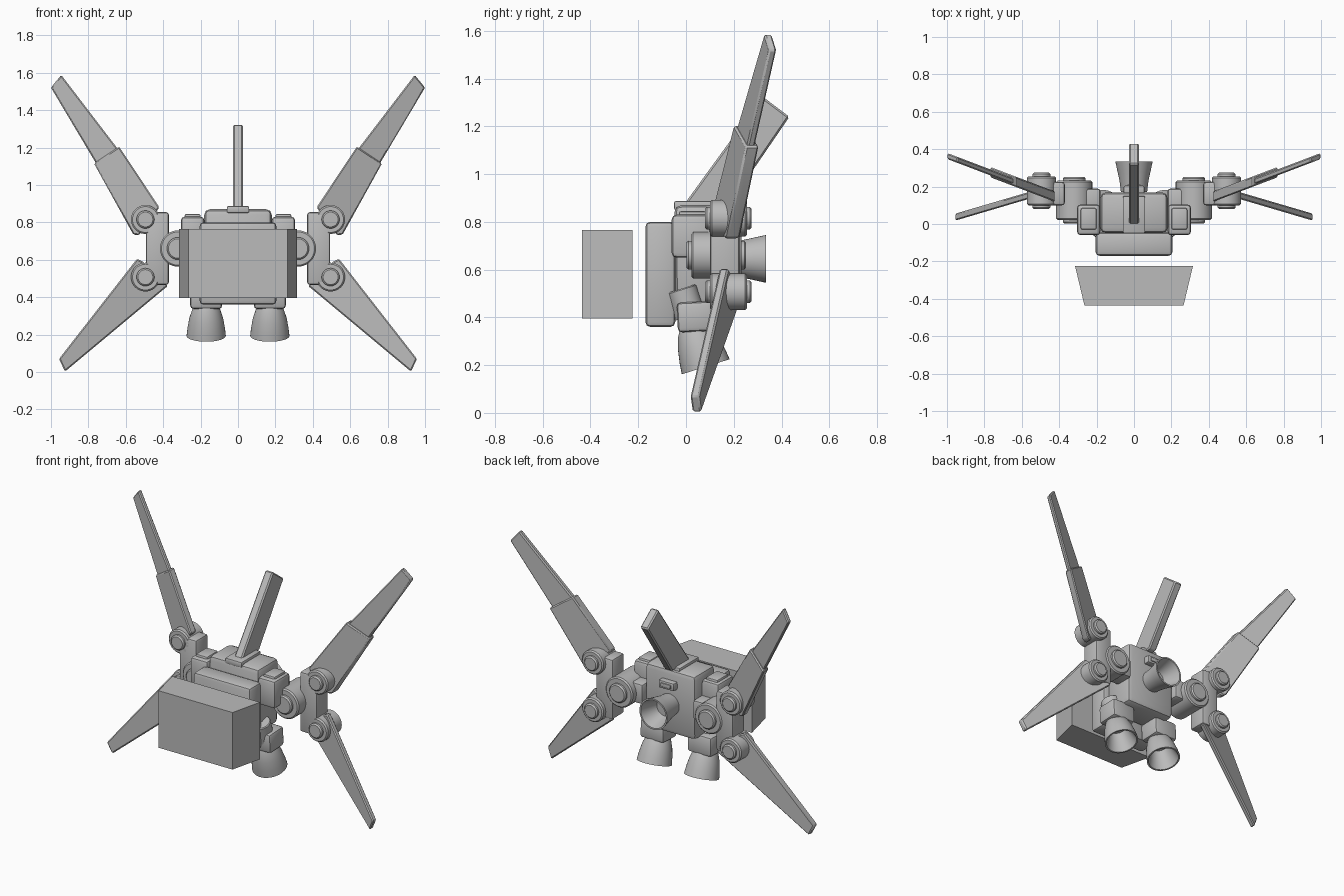
import bpy, bmesh, math
from mathutils import Vector, Matrix

cube = bpy.data.objects.get("Cube")
if cube:
    bpy.data.objects.remove(cube, do_unlink=True)

grey = bpy.data.materials.new("plain_grey")
grey.use_nodes = True
COLOUR = (0.5, 0.5, 0.5, 1)
grey.diffuse_color = COLOUR
grey.node_tree.nodes["Principled BSDF"].inputs["Base Color"].default_value = COLOUR


def finish(name, bm, bevel=0.0, segments=2, angle=30):
    """Bevel, shade and link a finished part."""
    bmesh.ops.remove_doubles(bm, verts=bm.verts[:], dist=0.0001)
    bmesh.ops.recalc_face_normals(bm, faces=bm.faces[:])
    if bevel:
        sharp = [e for e in bm.edges if e.calc_face_angle(0) > math.radians(35)]
        bmesh.ops.bevel(bm, geom=sharp, offset=bevel, segments=segments,
                        profile=0.5, affect='EDGES', clamp_overlap=True)
    for f in bm.faces:
        f.smooth = True
    for e in bm.edges:
        e.smooth = e.calc_face_angle(0) < math.radians(angle)
    mesh = bpy.data.meshes.new(name)
    bm.to_mesh(mesh)
    bm.free()
    mesh.materials.append(grey)
    obj = bpy.data.objects.new(name, mesh)
    bpy.context.collection.objects.link(obj)
    return obj


def block(name, x, y, z, bevel=0.015, top=(1, 1), bottom=(1, 1), tilt=0):
    """Box from ranges, with scaled top and bottom faces."""
    lo, hi = Vector((x[0], y[0], z[0])), Vector((x[1], y[1], z[1]))
    size, mid = hi - lo, (lo + hi) / 2
    bm = bmesh.new()
    bmesh.ops.create_cube(bm, size=1)
    for v in bm.verts:
        sx, sy = top if v.co.z > 0 else bottom
        v.co = Vector((v.co.x * size.x * sx, v.co.y * size.y * sy, v.co.z * size.z))
    bmesh.ops.transform(bm, matrix=Matrix.Translation(mid) @ Matrix.Rotation(tilt, 4, 'X'),
                        verts=bm.verts[:])
    return finish(name, bm, bevel)


def prism(name, points, push, bevel=0.0):
    """Flat outline pushed along a vector."""
    bm = bmesh.new()
    face = bm.faces.new([bm.verts.new(p) for p in points])
    out = bmesh.ops.extrude_face_region(bm, geom=[face], use_keep_orig=True)
    moved = [g for g in out["geom"] if isinstance(g, bmesh.types.BMVert)]
    bmesh.ops.translate(bm, vec=push, verts=moved)
    return finish(name, bm, bevel, 1)


def lathe(name, profile, start, direction, steps=40):
    """Turn (radius, height) points about an axis."""
    bm = bmesh.new()
    verts = [bm.verts.new((r, 0, h)) for r, h in profile]
    edges = [bm.edges.new(pair) for pair in zip(verts, verts[1:])]
    bmesh.ops.spin(bm, geom=verts + edges, cent=(0, 0, 0), axis=(0, 0, 1),
                   angle=math.tau, steps=steps, use_duplicate=False)
    turn = Vector(direction).to_track_quat('Z', 'Y').to_matrix().to_4x4()
    bmesh.ops.transform(bm, matrix=Matrix.Translation(start) @ turn, verts=bm.verts[:])
    return finish(name, bm)


def hinge(name, x, z, r, y0, y1, cap=0.02):
    """Drum along y with a smaller raised cap at each end."""
    n, c, length = r * 0.62, 0.008, y1 - y0
    half = [(0, 0), (n - c, 0), (n, c), (n, cap), (r - c, cap), (r, cap + c)]
    profile = half + [(a, length - h) for a, h in reversed(half)]
    lathe(name, profile, (x, y0, z), (0, 1, 0))


def wing(name, side, outline, base_y, slope, thickness, bevel=0.007):
    """Plate drawn in x and z, swept in y by its x position."""
    points = [(side * x, base_y + slope * x, z) for x, z in outline]
    prism(name, points, (0, thickness, 0), bevel)


# Detached front box, narrower at its front
prism("front_box", [(-0.315, -0.225, 0.395), (0.315, -0.225, 0.395),
                    (0.265, -0.435, 0.395), (-0.265, -0.435, 0.395)], (0, 0, 0.37))

# Body
block("body", (-0.21, 0.21), (-0.07, 0.19), (0.45, 0.87), 0.03, (0.86, 0.84), (0.86, 0.8))
block("chest", (-0.205, 0.205), (-0.17, -0.045), (0.36, 0.8), 0.02)
block("fin_mount", (-0.06, 0.06), (-0.05, 0.15), (0.85, 0.887), 0.008)
block("back_hatch", (-0.055, 0.055), (0.15, 0.205), (0.755, 0.805), 0.007)
block("back_hatch_plate", (-0.035, 0.035), (0.2, 0.212), (0.768, 0.792), 0.002)

# Tail fin leaning backward
prism("tail_fin", [(-0.028, -0.01, 0.87), (-0.028, 0.18, 0.87),
                   (-0.028, 0.433, 1.24), (-0.028, 0.32, 1.325)], (0.056, 0, 0), 0.008)

# Rear thruster
lathe("rear_thruster", [(0, 0), (0.07, 0), (0.077, 0.06), (0.088, 0.11), (0.1, 0.165),
                        (0.09, 0.165), (0.055, 0.05), (0, 0.05)], (0, 0.17, 0.645), (0, 1, 0))

for side, label in ((1, "left"), (-1, "right")):
    def span(a, b):
        return tuple(sorted((side * a, side * b)))

    # Shoulder and arm bracket
    block(label + "_shoulder_block", span(0.18, 0.305), (-0.06, 0.105), (0.65, 0.83), 0.02)
    block(label + "_shoulder_cap", span(0.2, 0.285), (-0.03, 0.085), (0.81, 0.845), 0.01)
    block(label + "_shoulder_arm", span(0.18, 0.3), (0.06, 0.19), (0.6, 0.73), 0.015)
    hinge(label + "_shoulder_hinge", side * 0.32, 0.66, 0.097, 0.002, 0.252)
    block(label + "_bracket", span(0.37, 0.493), (0.1, 0.225), (0.465, 0.855), 0.015)

    # Wing hinges
    for level, z in (("upper", 0.815), ("lower", 0.507)):
        hinge(f"{label}_{level}_wing_hinge", side * 0.495, z, 0.077, 0.08, 0.275)

    # Upper wing: thick base and thinner blade
    wing(label + "_upper_wing_base", side,
         [(0.42, 0.88), (0.636, 1.205), (0.77, 1.115), (0.56, 0.735), (0.53, 0.73)],
         -0.042, 0.38, 0.055)
    wing(label + "_upper_wing_blade", side,
         [(0.61, 1.15), (0.945, 1.588), (1.0, 1.52), (0.75, 1.1)], -0.032, 0.38, 0.032)

    # Lower wing
    wing(label + "_lower_wing", side,
         [(0.375, 0.46), (0.51, 0.59), (0.54, 0.605), (0.957, 0.07), (0.925, 0.002)],
         0.3, -0.295, 0.037)

    # Hip joint, foot block and foot thruster
    lathe(label + "_hip_joint", [(0, 0), (0.06, 0), (0.065, 0.005), (0.065, 0.12), (0, 0.12)],
          (side * 0.17, -0.02, 0.52), (0, 0.3, -0.95), 32)
    block(label + "_foot_block", span(0.08, 0.26), (-0.045, 0.12), (0.34, 0.465),
          0.018, (0.95, 0.9), (0.95, 0.9), 0.05)
    lathe(label + "_foot_thruster",
          [(0, 0), (0.06, 0), (0.072, 0.02), (0.09, 0.075), (0.1, 0.13), (0.105, 0.175),
           (0.095, 0.175), (0.055, 0.05), (0, 0.05)],
          (side * 0.17, 0.03, 0.36), (0, 0.3, -0.95))
